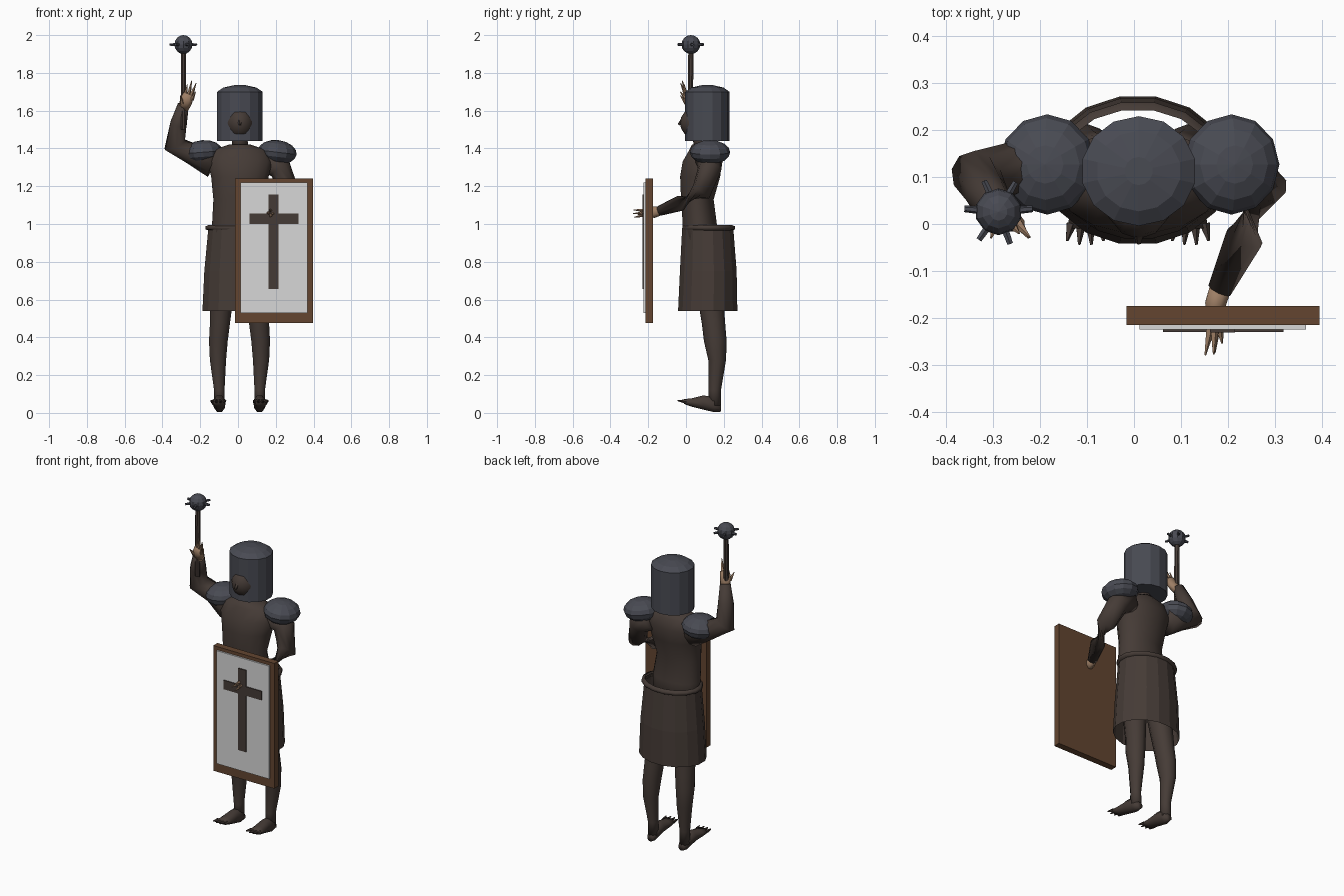
import bpy, bmesh, math
from mathutils import Vector, Matrix


def material(name, rgb):
    m = bpy.data.materials.new(name)
    m.diffuse_color = (*rgb, 1)
    return m


BODY = material("dark_brown_cloth", (0.060, 0.044, 0.037))
STEEL = material("blue_grey_steel", (0.066, 0.069, 0.086))
WOOD = material("brown_wood", (0.125, 0.060, 0.030))
WHITE = material("pale_panel", (0.68, 0.68, 0.68))
SKIN = material("tan_skin", (0.34, 0.21, 0.13))
X, Y, Z = Vector((1, 0, 0)), Vector((0, 1, 0)), Vector((0, 0, 1))


def finish(name, bm, mat, smooth=False):
    bmesh.ops.recalc_face_normals(bm, faces=bm.faces)
    me = bpy.data.meshes.new(name)
    bm.to_mesh(me)
    bm.free()
    me.materials.append(mat)
    for p in me.polygons:
        p.use_smooth = smooth
    ob = bpy.data.objects.new(name, me)
    bpy.context.collection.objects.link(ob)
    return ob


def loft(name, stations, mat, sides=12, axes=None, caps=True, smooth=True, bm=None):
    """Skin elliptical rings (x, y, z, ra, rb); rings follow the path unless axes are given."""
    own = bm is None
    bm = bm or bmesh.new()
    pts = [Vector(s[:3]) for s in stations]
    rings = []
    for i, s in enumerate(stations):
        if axes:
            u, v = axes
        else:
            t = (pts[min(i + 1, len(pts) - 1)] - pts[max(i - 1, 0)]).normalized()
            u = t.cross(Y if abs(t.y) < 0.8 else Z).normalized()
            v = u.cross(t)
        rings.append([bm.verts.new(pts[i] + u * s[3] * math.cos(a) + v * s[4] * math.sin(a))
                      for a in (2 * math.pi * (k + 0.5) / sides for k in range(sides))])
    for p, q in zip(rings, rings[1:]):
        for k in range(sides):
            n = (k + 1) % sides
            bm.faces.new((p[k], p[n], q[n], q[k]))
    if caps:
        bm.faces.new(rings[0])
        bm.faces.new(rings[-1])
    return finish(name, bm, mat, smooth) if own else None


def ball(name, center, radii, mat, seg=12, rings=8, smooth=False, tilt=0):
    bm = bmesh.new()
    m = (Matrix.Translation(center) @ Matrix.Rotation(tilt, 4, 'Y')
         @ Matrix.Diagonal((*radii, 1)))
    bmesh.ops.create_uvsphere(bm, u_segments=seg, v_segments=rings, radius=1, matrix=m)
    return finish(name, bm, mat, smooth)


def box(name, lo, hi, mat):
    lo, hi = Vector(lo), Vector(hi)
    bm = bmesh.new()
    bmesh.ops.create_cube(bm, size=1, matrix=Matrix.Translation((lo + hi) / 2)
                          @ Matrix.Diagonal((*(hi - lo), 1)))
    return finish(name, bm, mat)


def spikes(name, pairs, r0, r1, mat, sides=5):
    """Tapered rods from each start point to each end point, in one object."""
    bm = bmesh.new()
    for a, b in pairs:
        loft("", [(*a, r0, r0), (*b, r1, r1)], mat, sides, bm=bm)
    return finish(name, bm, mat)


# Torso and neck
loft("torso", [(0.01, 0.075, 0.84, 0.15, 0.095), (0.01, 0.073, 1.0, 0.15, 0.092),
               (0.005, 0.06, 1.13, 0.138, 0.088), (0.01, 0.075, 1.25, 0.155, 0.108),
               (0.01, 0.085, 1.33, 0.175, 0.105), (0.01, 0.095, 1.39, 0.15, 0.08),
               (0.01, 0.09, 1.42, 0.06, 0.06)], BODY, 16, (X, Y))
loft("neck", [(0.01, 0.09, 1.39, 0.045, 0.05), (0.01, 0.085, 1.5, 0.042, 0.045)],
     BODY, 10, (X, Y))

# Head, showing through the front of the helmet
ball("head", (0.01, 0.09, 1.535), (0.082, 0.122, 0.095), BODY, 14, 10, True)
spikes("nose", [((0.01, -0.015, 1.55), (0.01, -0.04, 1.525))], 0.014, 0.006, BODY)
loft("helmet", [(0.01, 0.113, 1.44, 0.123, 0.117), (0.01, 0.113, 1.70, 0.123, 0.117),
                (0.01, 0.113, 1.722, 0.09, 0.086), (0.01, 0.113, 1.735, 0.03, 0.03)],
     STEEL, 14, (X, Y), smooth=False)

# Shoulder pads
for side, cx, tilt in (("right", -0.185, -0.08), ("left", 0.208, 0.12)):
    ball(side + "_shoulder_pad", (cx, 0.127, 1.38), (0.103, 0.107, 0.064), STEEL, 12, 8, tilt=tilt)

# Skirt, open at both ends, with a rolled waistband
loft("skirt", [(0.008, 0.115, 0.54, 0.2, 0.16), (0.008, 0.118, 0.75, 0.19, 0.153),
               (0.008, 0.115, 0.98, 0.168, 0.138)], BODY, 16, (X, Y), caps=False, smooth=False)
loft("waistband", [(0.008, 0.12, 0.965, 0.166, 0.13), (0.008, 0.12, 0.972, 0.183, 0.142),
                   (0.008, 0.12, 0.988, 0.183, 0.142), (0.008, 0.12, 0.995, 0.166, 0.125)],
     BODY, 16, (X, Y), caps=False)

# Legs and feet with spread toes
for side, s in (("right", -1), ("left", 1)):
    def px(d):
        return 0.008 + s * d
    loft(side + "_leg", [(px(0.08), 0.1, 0.9, 0.075, 0.09), (px(0.095), 0.13, 0.6, 0.064, 0.068),
                         (px(0.103), 0.145, 0.48, 0.056, 0.062),
                         (px(0.112), 0.155, 0.38, 0.052, 0.06),
                         (px(0.114), 0.165, 0.28, 0.045, 0.047),
                         (px(0.107), 0.152, 0.12, 0.029, 0.033),
                         (px(0.107), 0.152, 0.04, 0.03, 0.034)], BODY, 10, (X, Y))
    loft(side + "_foot", [(px(0.105), 0.185, 0.025, 0.02, 0.02), (px(0.106), 0.15, 0.045, 0.032, 0.045),
                          (px(0.107), 0.09, 0.055, 0.034, 0.04), (px(0.11), 0.03, 0.055, 0.038, 0.024),
                          (px(0.112), -0.01, 0.06, 0.04, 0.014)], BODY, 8, (X, Z))
    spikes(side + "_toes", [((px(0.112 + d), 0.0, 0.06), (px(0.112 + 1.3 * d), -0.048 + abs(d) * 0.4, 0.065))
                            for d in (-0.03, -0.01, 0.01, 0.03)], 0.012, 0.003, BODY)

# Arms
loft("right_arm", [(-0.13, 0.11, 1.32, 0.08, 0.08), (-0.24, 0.12, 1.37, 0.06, 0.06),
                   (-0.335, 0.1, 1.42, 0.06, 0.058), (-0.315, 0.065, 1.53, 0.046, 0.046),
                   (-0.29, 0.035, 1.63, 0.031, 0.031)], BODY, 10)
loft("left_arm", [(0.15, 0.12, 1.34, 0.075, 0.075), (0.225, 0.125, 1.29, 0.062, 0.062),
                  (0.272, 0.08, 1.17, 0.055, 0.055), (0.235, -0.03, 1.11, 0.042, 0.042),
                  (0.183, -0.14, 1.07, 0.027, 0.027)], BODY, 10)

# Hands: a palm and pointed fingers
loft("right_palm", [(-0.288, 0.035, 1.61, 0.028, 0.024), (-0.275, 0.01, 1.65, 0.036, 0.024),
                    (-0.26, 0.0, 1.69, 0.03, 0.018)], SKIN, 8)
spikes("right_fingers", [((-0.278, 0.0, 1.68), (-0.268, -0.01, 1.74)),
                         ((-0.262, 0.0, 1.68), (-0.245, -0.02, 1.76)),
                         ((-0.248, 0.0, 1.68), (-0.222, -0.028, 1.745)),
                         ((-0.245, 0.0, 1.66), (-0.225, -0.03, 1.70)),
                         ((-0.295, 0.0, 1.64), (-0.305, -0.03, 1.68))], 0.012, 0.002, SKIN)
loft("left_palm", [(0.185, -0.135, 1.07, 0.025, 0.025), (0.174, -0.17, 1.062, 0.024, 0.032),
                   (0.17, -0.22, 1.058, 0.015, 0.022)], SKIN, 8)
spikes("left_fingers", [((0.165, -0.21, 1.06), (0.152, -0.28, 1.055)),
                        ((0.172, -0.21, 1.07), (0.17, -0.278, 1.075)),
                        ((0.175, -0.21, 1.05), (0.172, -0.275, 1.035)),
                        ((0.18, -0.21, 1.06), (0.188, -0.255, 1.05))], 0.012, 0.002, SKIN)

# Spiked mace
c = Vector((-0.289, 0.026, 1.95))
spikes("mace_shaft", [((c.x, 0.022, 1.5), (c.x, c.y, 1.92))], 0.015, 0.015, BODY, 8)
ball("mace_head", c, (0.05, 0.05, 0.05), STEEL, 10, 8)
dirs = [Vector((math.cos(a), math.sin(a), 0)) for a in
        (math.radians(d) for d in (5, 60, 115, 175, 235, 290))]
spikes("mace_spikes", [(c + d * 0.035, c + d * 0.073) for d in dirs], 0.009, 0.007, STEEL, 6)

# Shield with pale panel and a cross made of thin plates
box("shield_board", (-0.016, -0.215, 0.475), (0.396, -0.175, 1.24), WOOD)
box("shield_panel", (0.012, -0.225, 0.53), (0.367, -0.214, 1.22), WHITE)
box("cross_upright", (0.162, -0.231, 0.655), (0.215, -0.225, 1.155), BODY)
box("cross_bar", (0.062, -0.2305, 1.0), (0.319, -0.225, 1.055), BODY)
